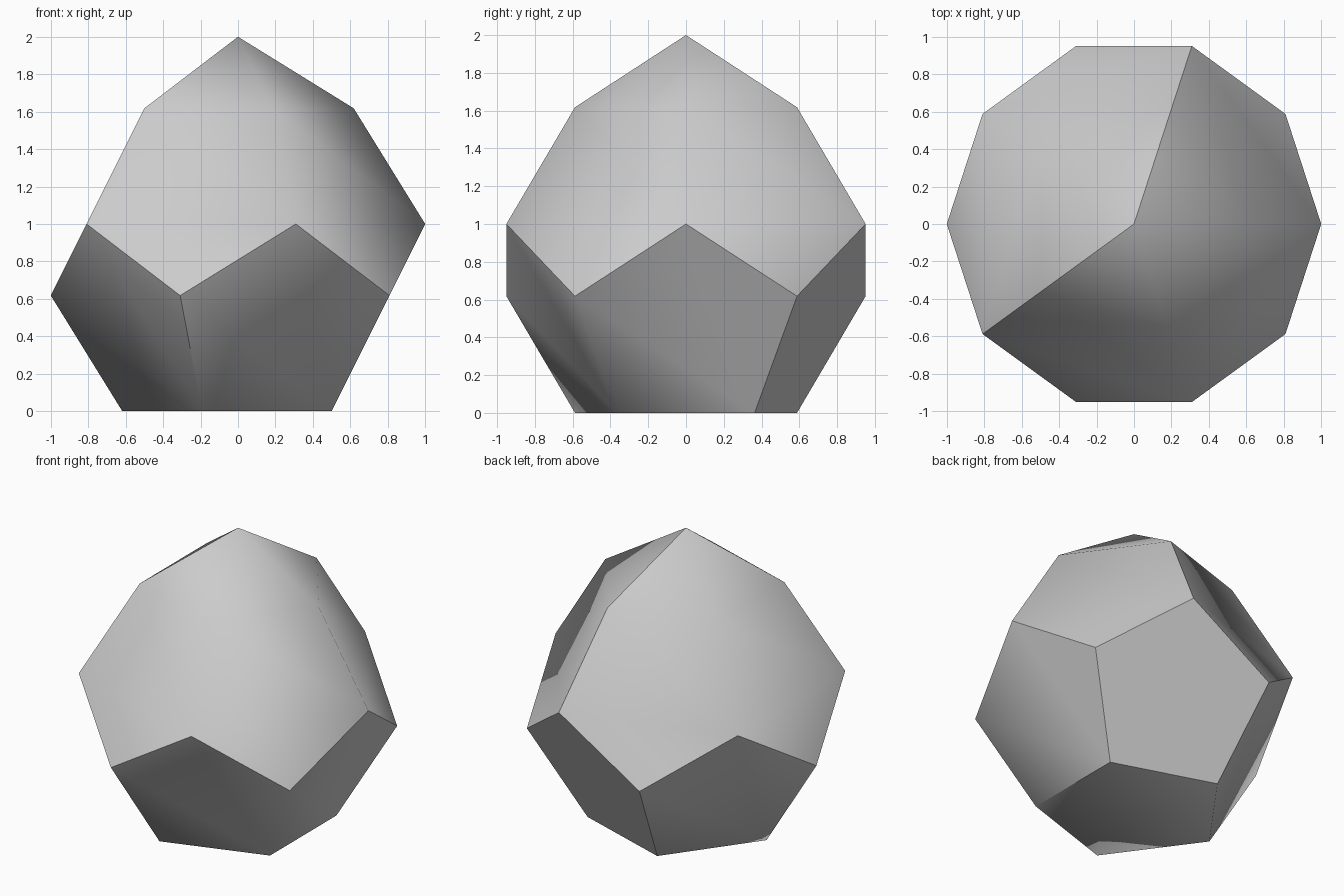
import bpy
import bmesh
from math import cos, sin, radians, sqrt

cube = bpy.data.objects.get("Cube")
if cube:
    bpy.data.objects.remove(cube, do_unlink=True)

PHI = (1 + sqrt(5)) / 2
SMALL = 1 / PHI          # radius of the top and bottom pentagons

bm = bmesh.new()


def ring(radius, z, start):
    """Five points around z, the first one at the start angle."""
    angles = [radians(start + 72 * i) for i in range(5)]
    return [bm.verts.new((radius * cos(a), radius * sin(a), z)) for a in angles]


# Point rings from the flat base up to the peak
base = ring(SMALL, 0, 36)         # 36, 108, 180, 252, 324 degrees
lower = ring(1, SMALL, 36)
upper = ring(1, 1, 0)             # 0, 72, 144, 216, 288 degrees
top = ring(SMALL, PHI, 0)
peak = bm.verts.new((0, 0, 2))

# Base, two belts of pentagons and a low five-sided cap
bm.faces.new(base[::-1])
for i in range(5):
    j = (i + 1) % 5
    bm.faces.new((base[i], base[j], lower[j], upper[j], lower[i]))
    bm.faces.new((lower[i], upper[j], top[j], top[i], upper[i]))
    bm.faces.new((top[i], top[j], peak))
bmesh.ops.recalc_face_normals(bm, faces=bm.faces)

# Smooth shading broken by the crease lines
for face in bm.faces:
    face.smooth = True


def crease(a, b):
    bm.edges.get((a, b)).smooth = False


for i in range(5):                # zigzag belt
    crease(lower[i], upper[i])
    crease(lower[i], upper[(i + 1) % 5])
for i in (1, 3):                  # ridges from the peak down
    crease(peak, top[i])
    crease(top[i], upper[i])
for i in (0, 1, 3):               # lower side ridges
    crease(base[i], lower[i])
for i in (0, 4):                  # base rim
    crease(base[i], base[(i + 1) % 5])

mesh = bpy.data.meshes.new("faceted_stone")
bm.to_mesh(mesh)
bm.free()

# Plain grey material
grey = bpy.data.materials.new("light_grey")
grey.use_nodes = True
colour = (0.6, 0.6, 0.6, 1)
grey.diffuse_color = colour
grey.node_tree.nodes["Principled BSDF"].inputs["Base Color"].default_value = colour
mesh.materials.append(grey)

stone = bpy.data.objects.new("faceted_stone", mesh)
bpy.context.collection.objects.link(stone)
